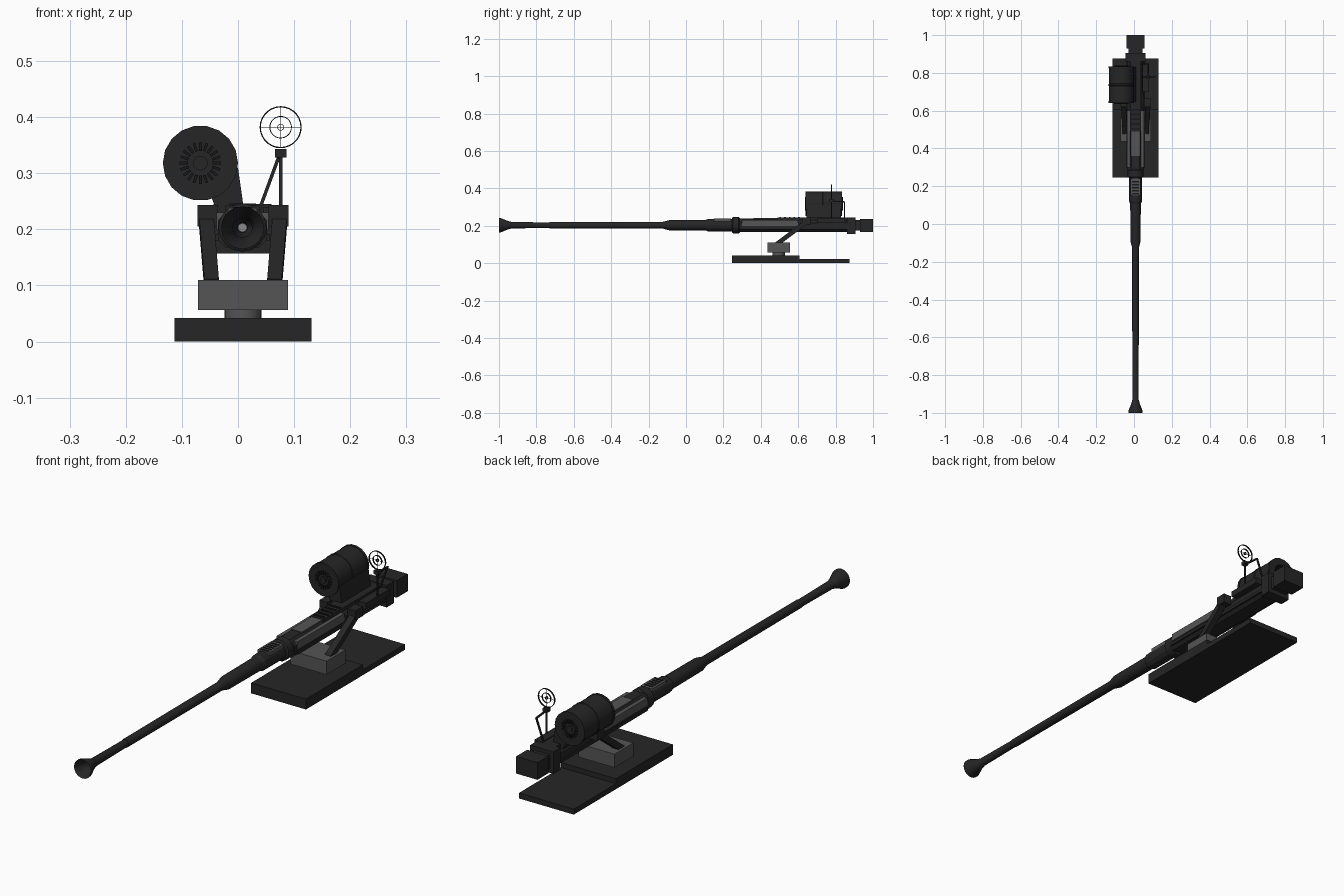
import bpy, bmesh, math
from mathutils import Vector, Matrix

cube = bpy.data.objects.get("Cube")
if cube:
    bpy.data.objects.remove(cube, do_unlink=True)


def material(name, v):
    m = bpy.data.materials.new(name)
    m.use_nodes = True
    m.diffuse_color = (v, v, v, 1)
    m.node_tree.nodes["Principled BSDF"].inputs["Base Color"].default_value = (v, v, v, 1)
    return m


DARK = material("gunmetal", 0.019)
BLACK = material("black", 0.009)
GREY = material("steel grey", 0.09)
PALE = material("light steel", 0.25)
AX, AZ = 0.008, 0.203          # gun axis


def finish(name, bm, mat, smooth=False):
    bmesh.ops.recalc_face_normals(bm, faces=bm.faces)
    mesh = bpy.data.meshes.new(name)
    bm.to_mesh(mesh)
    bm.free()
    mesh.materials.append(mat)
    ob = bpy.data.objects.new(name, mesh)
    bpy.context.collection.objects.link(ob)
    if smooth:
        bpy.ops.object.select_all(action='DESELECT')
        ob.select_set(True)
        bpy.context.view_layer.objects.active = ob
        bpy.ops.object.shade_smooth_by_angle(angle=math.radians(35))
    return ob


def box(name, x, y, z, mat=DARK):
    bm = bmesh.new()
    bmesh.ops.create_cube(bm, size=1)
    for v in bm.verts:
        v.co = Vector([(r[0] + r[1]) / 2 + c * (r[1] - r[0]) for r, c in zip((x, y, z), v.co)])
    return finish(name, bm, mat)


def lathe(name, profile, x=AX, z=AZ, sides=20, mat=DARK, closed=False, smooth=True):
    """Revolve (y, radius) points about a line along y; closed makes a ring section."""
    bm = bmesh.new()
    rings = []
    for y, r in profile:
        rings.append([bm.verts.new((x + r * math.cos(a), y, z + r * math.sin(a)))
                      for a in (math.tau * i / sides for i in range(sides))])
    pairs = list(zip(rings, rings[1:])) + ([(rings[-1], rings[0])] if closed else [])
    for a, b in pairs:
        for i in range(sides):
            j = (i + 1) % sides
            bm.faces.new((a[i], a[j], b[j], b[i]))
    if not closed:
        bm.faces.new(rings[0])
        bm.faces.new(rings[-1])
    return finish(name, bm, mat, smooth)


def prism(name, outline, y0, y1, mat=DARK):
    """Extrude an (x, z) outline along y."""
    bm = bmesh.new()
    face = bm.faces.new([bm.verts.new((x, y0, z)) for x, z in outline])
    out = bmesh.ops.extrude_face_region(bm, geom=[face])["geom"]
    bmesh.ops.translate(bm, vec=(0, y1 - y0, 0),
                        verts=[g for g in out if isinstance(g, bmesh.types.BMVert)])
    return finish(name, bm, mat)


def beam(name, a, b, w, d, mat=DARK):
    """Rectangular bar from a to b."""
    a, b = Vector(a), Vector(b)
    axis = (b - a).normalized()
    side = Vector((1, 0, 0)) if abs(axis.x) < 0.9 else Vector((0, 0, 1))
    up = axis.cross(side).normalized()
    side = up.cross(axis)
    m = Matrix((side * w, up * d, b - a)).transposed().to_4x4()
    m.translation = (a + b) / 2
    bm = bmesh.new()
    bmesh.ops.create_cube(bm, size=1, matrix=m)
    return finish(name, bm, mat)


# Base, turntable and mount block
box("base_front", (-0.113, 0.131), (0.245, 0.607), (0, 0.042))
box("base_rear", (-0.113, 0.131), (0.607, 0.875), (0, 0.022))
bm = bmesh.new()
bmesh.ops.create_cone(bm, cap_ends=True, segments=24, radius1=0.033, radius2=0.033, depth=0.02,
                      matrix=Matrix.Translation((0.009, 0.495, 0.048)))
finish("turntable_neck", bm, GREY, True)
box("mount_block", (-0.071, 0.089), (0.436, 0.556), (0.056, 0.11), GREY)

# Support arms with pivots on the receiver
for s, label in ((-1, "right"), (1, "left")):
    beam(label + "_arm", (0.009 + s * 0.056, 0.485, 0.102), (0.009 + s * 0.066, 0.645, 0.222), 0.026, 0.024)
    box(label + "_pivot", *[sorted(r) for r in ((0.009 + s * 0.045, 0.009 + s * 0.081),
                                                (0.62, 0.665), (0.205, 0.243))])

# Barrel with hollow flared muzzle
lathe("barrel", [(-0.9, 0.009), (-0.995, 0.034), (-1, 0.038), (-0.99, 0.038), (-0.938, 0.017), (-0.73, 0.015),
                 (-0.73, 0.017), (-0.125, 0.018), (-0.09, 0.027), (0.1, 0.028), (0.3, 0.03)])
lathe("bore", [(-0.905, 0.008), (-0.902, 0.008)], mat=PALE)
lathe("barrel_jacket", [(0.1, 0.026), (0.12, 0.034), (0.25, 0.034)], sides=12, smooth=False)
lathe("barrel_collar", [(0.245, 0.036), (0.25, 0.043), (0.282, 0.043), (0.29, 0.036)], sides=16)
box("jacket_plate", (AX - 0.026, AX + 0.026), (0.15, 0.24), (0.2, 0.238), GREY)
for i in range(5):
    y = 0.157 + i * 0.016
    box("jacket_slot", (AX - 0.018, AX + 0.018), (y, y + 0.007), (0.23, 0.24), BLACK)

# Receiver with grey sloped shoulders
half = [(0.022, 0.238), (0.044, 0.216), (0.044, 0.182), (0.03, 0.168)]
outline = [(AX + x, z) for x, z in half] + [(AX - x, z) for x, z in reversed(half)]
receiver = prism("receiver", outline, 0.285, 0.9)
for s, label in ((-1, "right"), (1, "left")):
    beam(label + "_shoulder_plate", (AX + s * 0.036, 0.3, 0.215), (AX + s * 0.036, 0.6, 0.215), 0.02, 0.03, GREY)
    box(label + "_side_rail", *[sorted(r) for r in ((AX + s * 0.04, AX + s * 0.049),
                                                    (0.3, 0.86), (0.18, 0.192))])
box("top_cover", (AX - 0.024, AX + 0.024), (0.36, 0.49), (0.23, 0.241), GREY)
box("feed_cover", (AX - 0.03, AX + 0.03), (0.49, 0.86), (0.22, 0.243))
for i in range(5):
    y = 0.5 + i * 0.025
    box("cover_rib", (AX - 0.024, AX + 0.024), (y, y + 0.009), (0.24, 0.246), BLACK)

# Rear bracket and breech block
box("rear_bracket", (-0.044, 0.06), (0.86, 0.905), (0.157, 0.245))
box("breech_neck", (AX - 0.036, AX + 0.036), (0.9, 0.935), (0.175, 0.23))
box("breech_block", (-0.039, 0.056), (0.93, 1.0), (0.168, 0.237))

# Ammunition drum: rims, bands, hub and radial slits on both ends
DX, DZ = -0.067, 0.318
R = 0.067
profile = [(0.64, R), (0.65, R), (0.65, R - 0.002), (0.73, R - 0.002), (0.732, R), (0.742, R),
           (0.744, R - 0.002), (0.825, R - 0.002), (0.825, R), (0.835, R)]
lathe("drum", profile, DX, DZ, 18)
for y in (0.638, 0.837):
    lathe("drum_hub", [(y - 0.003, 0.013), (y + 0.003, 0.013)], DX, DZ)
    for i in range(20):
        a = math.tau * i / 20
        d = Vector((math.cos(a), 0, math.sin(a)))
        c = Vector((DX, y, DZ))
        beam("drum_slit", c + d * 0.022, c + d * 0.037, 0.005, 0.004, BLACK)

# Feed chute down to the receiver
prism("feed_chute", [(-0.035, 0.225), (0.012, 0.225), (0.0, 0.31), (-0.06, 0.29)], 0.645, 0.83)

# Ring sight on a two-legged bracket
SX, SY, SZ = 0.076, 0.778, 0.382
for r, t in ((0.0375, 0.0022), (0.02, 0.0015), (0.006, 0.001)):
    lathe("sight_ring", [(SY - 0.003, r), (SY + 0.003, r), (SY + 0.003, r - t), (SY - 0.003, r - t)],
          SX, SZ, 28, BLACK, True)
beam("sight_wire", (SX, SY, SZ - 0.037), (SX, SY, SZ + 0.037), 0.001, 0.001, BLACK)
beam("sight_wire", (SX - 0.037, SY, SZ), (SX + 0.037, SY, SZ), 0.001, 0.001, BLACK)
box("sight_socket", (0.066, 0.086), (SY - 0.01, SY + 0.01), (0.328, 0.343))
beam("sight_post", (SX, SY, 0.33), (SX, SY, 0.225), 0.006, 0.006)
beam("sight_link", (SX, SY, 0.332), (0.073, 0.848, 0.328), 0.006, 0.006)
beam("sight_rear_leg", (0.073, 0.848, 0.33), (0.038, 0.848, 0.235), 0.006, 0.006)
box("sight_foot", (0.045, 0.08), (0.7, 0.85), (0.215, 0.24))
